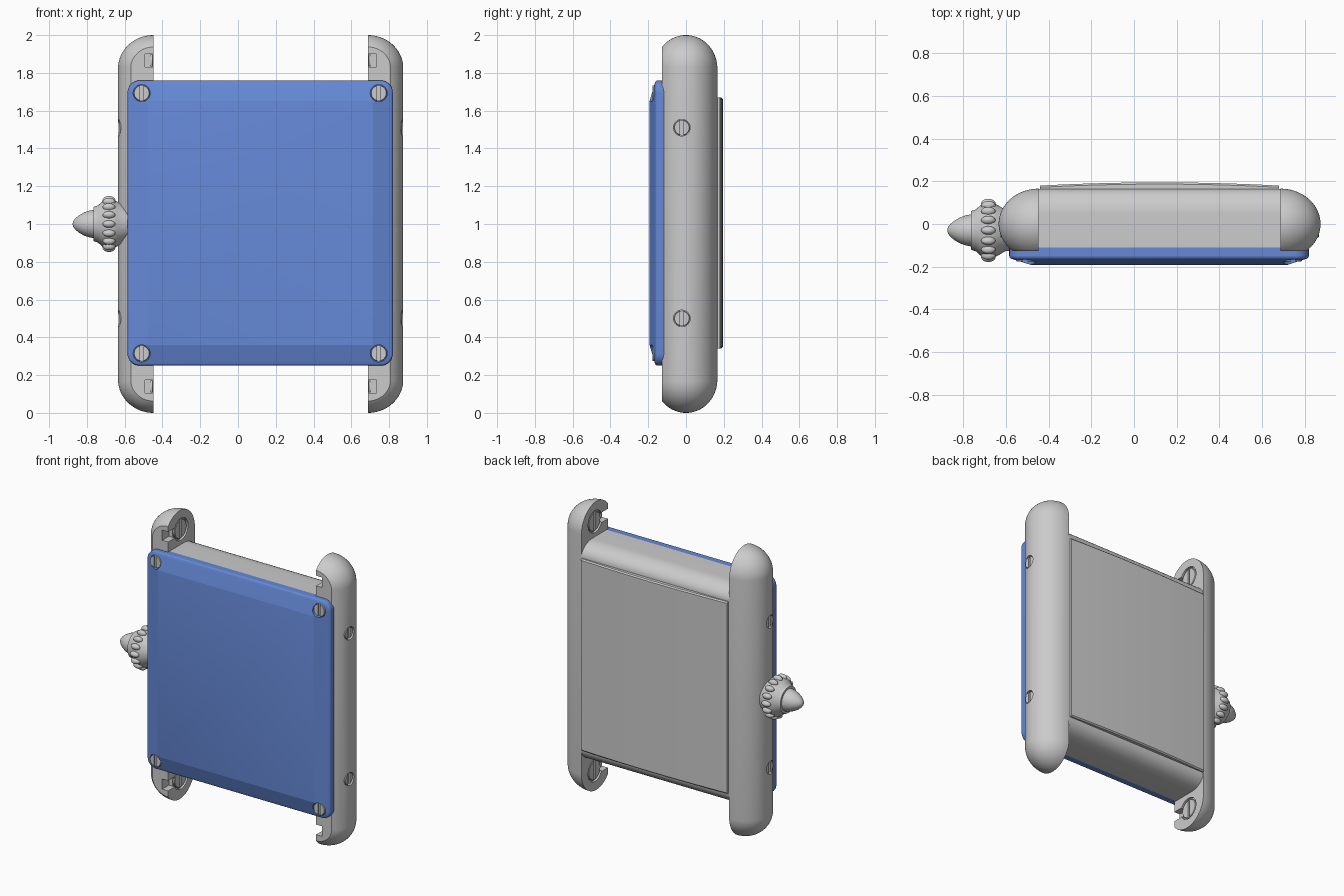
import bpy, bmesh, math
from mathutils import Matrix, Vector

if "Cube" in bpy.data.objects:
    bpy.data.objects.remove(bpy.data.objects["Cube"])

CX, CZ = 0.12, 1.0            # centre of the case
INNER, OUTER = 0.567, 0.755   # half widths of the case at the rails
RY, FRONT = 0.166, -0.127     # rail half depth, flat front of the rails


def finish(name, bm, angle=30, color=None):
    bmesh.ops.recalc_face_normals(bm, faces=bm.faces)
    me = bpy.data.meshes.new(name)
    bm.to_mesh(me)
    bm.free()
    ob = bpy.data.objects.new(name, me)
    bpy.context.collection.objects.link(ob)
    if color:
        mat = bpy.data.materials.new(name)
        mat.diffuse_color = color
        mat.use_nodes = True
        mat.node_tree.nodes["Principled BSDF"].inputs["Base Color"].default_value = mat.diffuse_color
        me.materials.append(mat)
    smooth(ob, angle)
    return ob


def smooth(ob, angle=30):
    bpy.ops.object.select_all(action='DESELECT')
    ob.select_set(True)
    bpy.context.view_layer.objects.active = ob
    bpy.ops.object.shade_smooth_by_angle(angle=math.radians(angle))


def loft(bm, rings):
    """Skin equal-length rings of points and cap both ends."""
    vs = [[bm.verts.new(p) for p in r] for r in rings]
    n = len(vs[0])
    for a, b in zip(vs, vs[1:]):
        for i in range(n):
            bm.faces.new((a[i], a[(i + 1) % n], b[(i + 1) % n], b[i]))
    bm.faces.new(vs[0])
    bm.faces.new(vs[-1])


def frame(loc, d):
    """Matrix with local z along d and local y along world z."""
    z, y = Vector(d), Vector((0, 0, 1))
    m = Matrix((y.cross(z), y, z)).transposed().to_4x4()
    m.translation = loc
    return m


def cyl(name, loc, d, r, depth):
    bm = bmesh.new()
    bmesh.ops.create_cone(bm, cap_ends=True, segments=40, radius1=r, radius2=r,
                          depth=depth, matrix=frame(loc, d))
    return finish(name, bm)


def box(name, lo, hi):
    bm = bmesh.new()
    lo, hi = Vector(lo), Vector(hi)
    bmesh.ops.create_cube(bm, size=1, matrix=Matrix.Translation((lo + hi) / 2)
                          @ Matrix.Diagonal((*(hi - lo), 1)))
    return finish(name, bm)


def cut(ob, cutters, angle=30):
    for c in cutters:
        bpy.context.view_layer.objects.active = ob
        m = ob.modifiers.new("cut", 'BOOLEAN')
        m.operation, m.solver, m.object = 'DIFFERENCE', 'EXACT', c
        bpy.ops.object.modifier_apply(modifier=m.name)
        bpy.data.objects.remove(c)
    smooth(ob, angle)


def screw(name, loc, d, r, depth=0.03, slot=0.010):
    """Slotted head: a base disc with two D-shaped halves; loc is its outer face."""
    bm = bmesh.new()
    a0 = math.asin(slot / r)
    for s in (1, -1):
        pts = []
        for i in range(17):
            a = -math.pi / 2 + a0 + (math.pi - 2 * a0) * i / 16
            pts.append((s * r * math.cos(a), r * math.sin(a)))
        loft(bm, [[(x, y, -0.014) for x, y in pts], [(x, y, -0.003) for x, y in pts],
                  [(x * .94, y * .94, 0) for x, y in pts]])
    bmesh.ops.create_cone(bm, cap_ends=True, segments=36, radius1=r, radius2=r,
                          depth=depth - 0.013, matrix=Matrix.Translation((0, 0, -(depth + 0.013) / 2)))
    bmesh.ops.transform(bm, matrix=frame(loc, d), verts=bm.verts)
    return finish(name, bm)


# side rails: stretched half ellipsoids with flat inner and front faces
for s, side in ((-1, "left"), (1, "right")):
    bm = bmesh.new()
    bmesh.ops.create_uvsphere(bm, u_segments=64, v_segments=33, radius=1)
    for v in bm.verts:
        up = 1 if v.co.z > 0 else -1
        v.co = (CX + s * INNER + v.co.x * (OUTER - INNER), v.co.y * RY, CZ + up * 0.825 + v.co.z * 0.175)
    for co, no in (((CX + s * INNER, 0, 0), (-s, 0, 0)), ((0, FRONT, 0), (0, -1, 0))):
        g = bmesh.ops.bisect_plane(bm, geom=bm.verts[:] + bm.edges[:] + bm.faces[:],
                                   plane_co=co, plane_no=no, clear_outer=True, dist=1e-5)
        bmesh.ops.holes_fill(bm, edges=[e for e in bm.edges if e.is_boundary], sides=0)
    rail = finish(side + "_rail", bm)
    xi, xo = CX + s * INNER, CX + s * OUTER
    cutters = []
    for z in (0.14, 1.865):   # strap bar seats and notches in the lugs
        cutters.append(cyl("seat_cut", (xi, 0.015, z), (s, 0, 0), 0.076, 0.03))
        xs = sorted((xi - s * 0.05, xi + s * 0.045))
        cutters.append(box("notch_cut", (xs[0], -0.3, z - 0.035), (xs[1], -0.055, z + 0.035)))
        screw(side + "_lug_bar_end", (xi + s * 0.003, 0.015, z), (-s, 0, 0), 0.066, 0.02, 0.008)
    for z in (0.5, 1.51):     # side screw wells
        cutters.append(cyl("well_cut", (xo, -0.022, z), (s, 0, 0), 0.044, 0.06))
        screw(side + "_rail_screw", (xo - s * 0.008, -0.022, z), (s, 0, 0), 0.041)
    cut(rail, cutters)

# case body with rounded back edges
prof = [(-0.111, 0.25)]
arc = [(math.cos(i * math.pi / 24), math.sin(i * math.pi / 24)) for i in range(13)]
prof += [(0.045 + 0.12 * sn, 0.34 - 0.09 * c) for c, sn in arc]
prof += [(0.045 + 0.12 * sn, 1.67 + 0.09 * c) for c, sn in reversed(arc)]
prof += [(-0.111, 1.76)]
bm = bmesh.new()
loft(bm, [[(x, y, z) for y, z in prof] for x in (CX - INNER - 0.002, CX + INNER + 0.002)])
finish("case_body", bm)

# gently arched back panel
bm = bmesh.new()
hx = INNER - 0.006
top = [(CX + hx * t / 12, 0.195 - 0.015 * (t / 12) ** 2) for t in range(-12, 13)]


def panel(dx, dy):
    k = (hx - dx) / hx
    return [(CX - hx * k, 0.15)] + [(CX + (x - CX) * k, y - dy) for x, y in top] + [(CX + hx * k, 0.15)]


loft(bm, [[(x, y, z) for x, y in panel(d, h)] for z, d, h in
          ((0.34, 0, 0.008), (0.348, 0, 0), (1.662, 0, 0), (1.67, 0, 0.008))])
finish("back_panel", bm, 25)


# blue front plate with sloping borders
def ring(y, ix, iz, r):
    pts = []
    hx, hz = 0.7025 - ix, 0.755 - iz
    for q, (sx, sz) in enumerate(((1, 1), (-1, 1), (-1, -1), (1, -1))):
        for i in range(9):
            a = math.pi / 2 * (q + i / 8)
            pts.append((0.1175 + sx * (hx - r) + r * math.cos(a), y,
                        1.005 + sz * (hz - r) + r * math.sin(a)))
    return pts


bm = bmesh.new()
loft(bm, [ring(-0.111, 0, 0, 0.065), ring(-0.15, 0, 0, 0.065), ring(-0.157, 0.002, 0.002, 0.063),
          ring(-0.162, 0.007, 0.006, 0.058), ring(-0.164, 0.014, 0.010, 0.052),
          ring(-0.193, 0.105, 0.11, 0.01)])
plate = finish("front_plate", bm, 14, (0.13, 0.25, 0.68, 1))
spots = [(x, z) for x in (-0.51, 0.745) for z in (0.315, 1.693)]
cut(plate, [cyl("hole_cut", (x, -0.2, z), (0, -1, 0), 0.045, 0.09) for x, z in spots], 14)
for x, z in spots:
    screw("plate_screw", (x, -0.177, z), (0, -1, 0), 0.042)

# crown: turned body with a pointed cap and a ring of beads
turned = [(-0.875, 0.004), (-0.872, 0.016), (-0.86, 0.031), (-0.84, 0.047), (-0.815, 0.061),
          (-0.79, 0.07), (-0.765, 0.075), (-0.765, 0.09), (-0.742, 0.098), (-0.715, 0.122),
          (-0.70, 0.128), (-0.66, 0.128), (-0.645, 0.122), (-0.604, 0.098), (-0.58, 0.095)]
bm = bmesh.new()
loft(bm, [[(x, -0.03 + r * math.cos(a), CZ + r * math.sin(a))
           for a in (math.tau * i / 48 for i in range(48))] for x, r in turned])
finish("crown", bm, 25)
bm = bmesh.new()
for i in range(16):
    m = (Matrix.Translation((-0.683, -0.03, CZ)) @ Matrix.Rotation(math.tau * i / 16, 4, 'X')
         @ Matrix.Translation((0, 0, 0.126)) @ Matrix.Diagonal((0.034, 0.02, 0.022, 1)))
    bmesh.ops.create_uvsphere(bm, u_segments=16, v_segments=10, radius=1, matrix=m)
finish("crown_beads", bm, 60)
